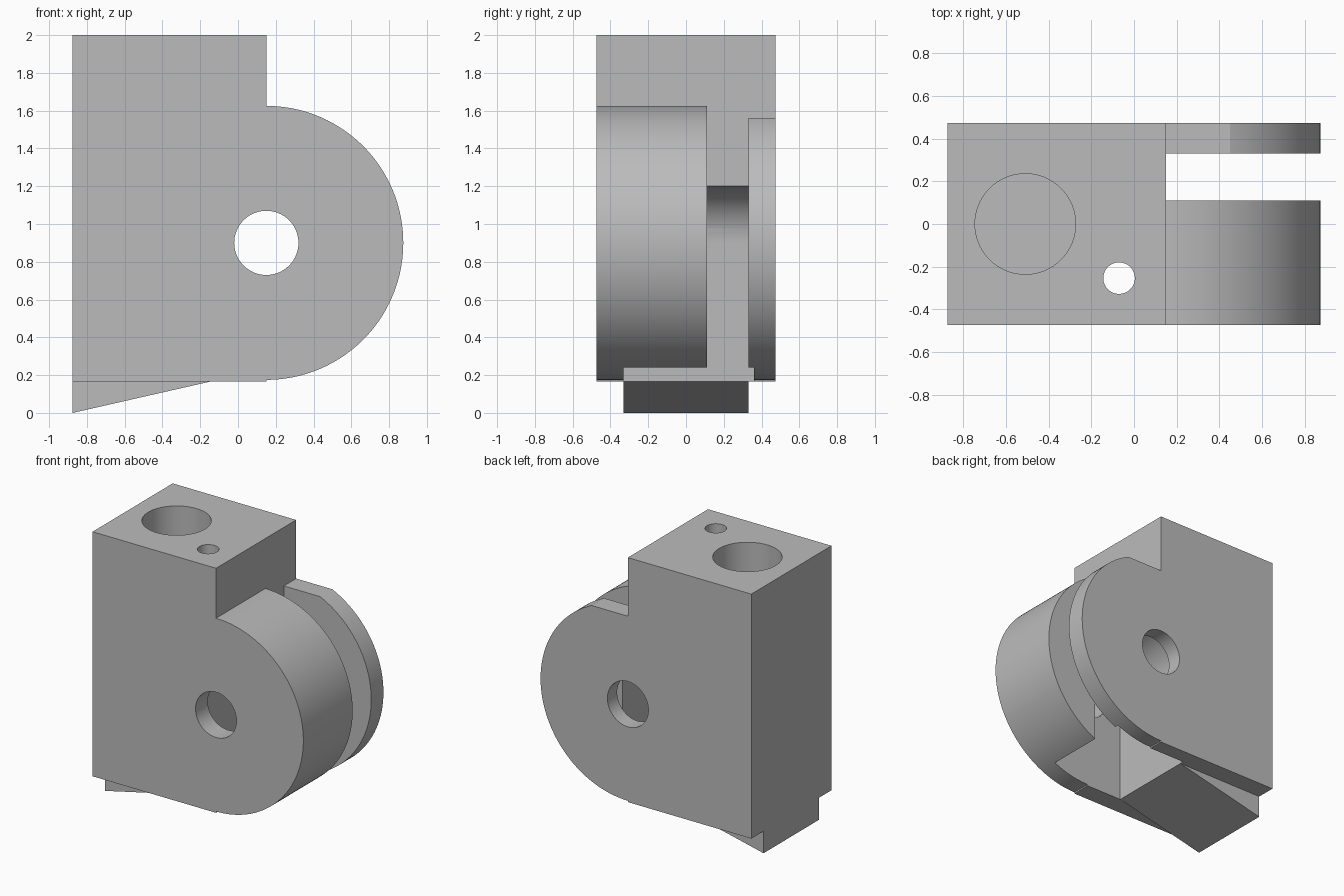
import bpy, bmesh, math
from mathutils import Vector

cube = bpy.data.objects.get("Cube")
if cube:
    bpy.data.objects.remove(cube, do_unlink=True)

grey = bpy.data.materials.new("plain grey")
grey.use_nodes = True
GREY = (0.5, 0.5, 0.5, 1)
grey.diffuse_color = GREY
grey.node_tree.nodes["Principled BSDF"].inputs["Base Color"].default_value = GREY


def arc(cx, cy, r, start, end, n):
    """Points on an arc, angles in degrees."""
    angles = [math.radians(start + (end - start) * i / n) for i in range(n + 1)]
    return [(cx + r * math.cos(a), cy + r * math.sin(a)) for a in angles]


def circle(cx, cy, r):
    return arc(cx, cy, r, 0, 360, 64)[:-1]


def prism(name, outline, axis, lo, hi):
    """Extrude an outline along an axis; the outline uses the other two axes in order."""
    def place(p, d):
        c = list(p)
        c.insert("xyz".index(axis), d)
        return Vector(c)
    bm = bmesh.new()
    face = bm.faces.new([bm.verts.new(place(p, lo)) for p in outline])
    geom = bmesh.ops.extrude_face_region(bm, geom=[face])["geom"]
    shift = place((0, 0), hi - lo)
    bmesh.ops.translate(bm, vec=shift, verts=[v for v in geom if isinstance(v, bmesh.types.BMVert)])
    bmesh.ops.recalc_face_normals(bm, faces=bm.faces)
    mesh = bpy.data.meshes.new(name)
    bm.to_mesh(mesh)
    bm.free()
    mesh.materials.append(grey)
    obj = bpy.data.objects.new(name, mesh)
    bpy.context.collection.objects.link(obj)
    return obj


def activate(obj):
    bpy.ops.object.select_all(action="DESELECT")
    obj.select_set(True)
    bpy.context.view_layer.objects.active = obj


def cut(target, cutter):
    mod = target.modifiers.new("cut", "BOOLEAN")
    mod.operation, mod.solver, mod.object = "DIFFERENCE", "EXACT", cutter
    activate(target)
    bpy.ops.object.modifier_apply(modifier=mod.name)
    bpy.data.objects.remove(cutter, do_unlink=True)


LEFT, BOTTOM, DEPTH = -0.875, 0.165, 0.475
PX, PZ, RADIUS = 0.15, 0.9, 0.725          # pivot centre and lobe radius

# Block with rounded lobe
body = prism("clevis_body",
             [(LEFT, BOTTOM), (PX, BOTTOM)] + arc(PX, PZ, RADIUS, -90, 90, 96)
             + [(PX, 2), (LEFT, 2)], "y", -DEPTH, DEPTH)

# Arm slot, with the lowered top of the rear ear
cut(body, prism("slot_cutter",
                [(0.11, -0.1), (0.33, -0.1), (0.33, 1.56), (0.6, 1.56), (0.6, 1.7), (0.11, 1.7)],
                "x", PX, 1.2))

# Round-topped pocket, open below
cut(body, prism("pocket_cutter",
                [(PX - 0.3, -0.1), (PX + 0.3, -0.1)] + arc(PX, PZ, 0.3, 0, 180, 48),
                "y", -0.33, 0.36))

# Pivot hole, large blind bore and small hole into the pocket
cut(body, prism("pivot_cutter", circle(PX, PZ, 0.17), "y", -0.6, 0.6))
cut(body, prism("bore_cutter", circle(-0.51, 0, 0.236), "z", 0.9, 2.1))
cut(body, prism("pin_cutter", circle(-0.07, -0.254, 0.074), "z", 0.5, 2.1))

# Sloping foot under the block
foot = prism("wedge_foot", [(LEFT, 0), (PX - 0.3, BOTTOM), (LEFT, BOTTOM)], "y", -0.33, 0.33)

for obj in (body, foot):
    activate(obj)
    bpy.ops.object.shade_smooth_by_angle(angle=math.radians(25))
